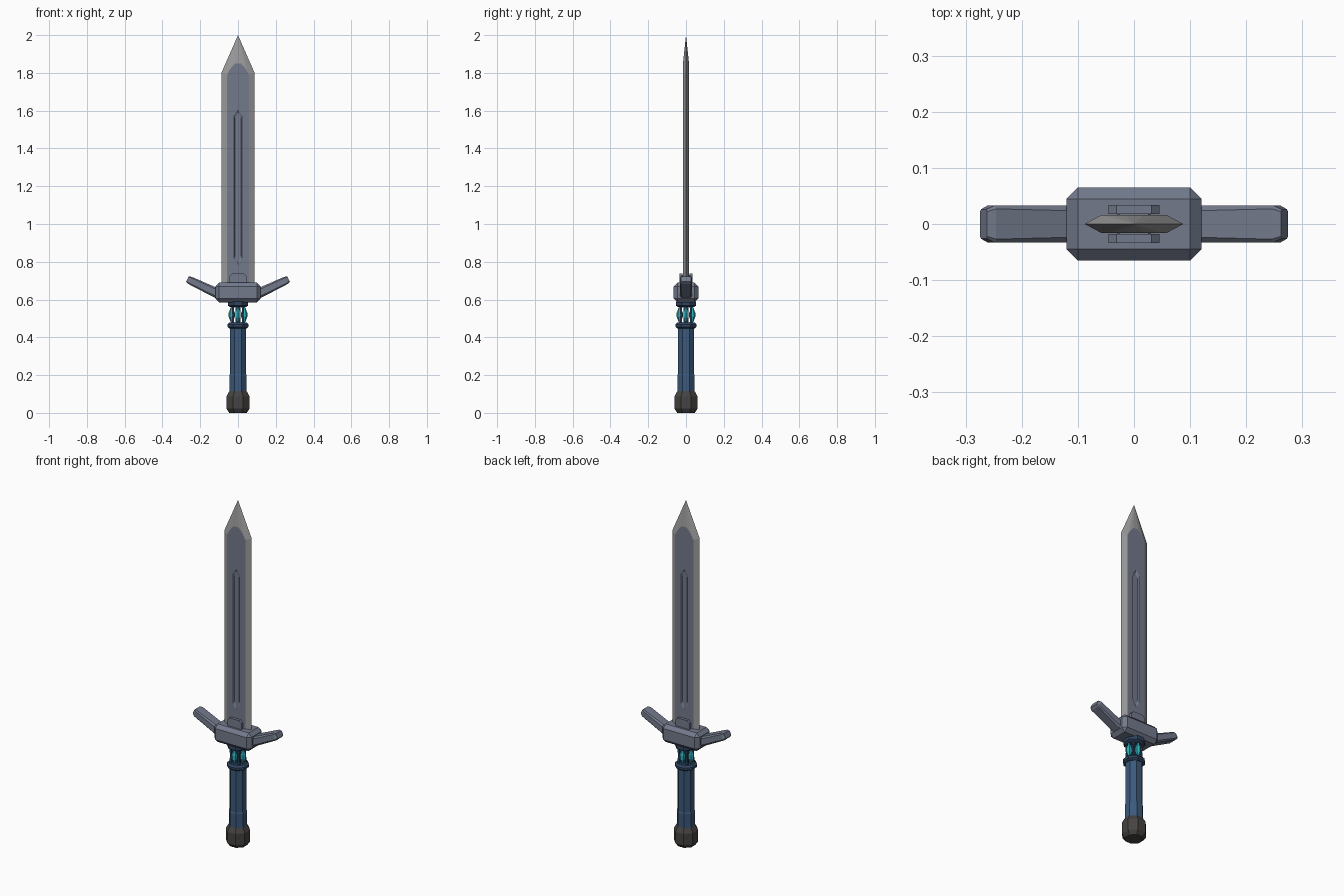
import bpy, bmesh, math
from mathutils import Matrix, Vector

old = bpy.data.objects.get("Cube")
if old:
    bpy.data.objects.remove(old, do_unlink=True)


def material(name, rgb):
    m = bpy.data.materials.new(name)
    m.use_nodes = True
    m.diffuse_color = (*rgb, 1)
    m.node_tree.nodes["Principled BSDF"].inputs["Base Color"].default_value = (*rgb, 1)
    return m


STEEL = material("blue grey steel", (0.17, 0.195, 0.26))
EDGE = material("pale edge steel", (0.33, 0.33, 0.33))
BLUE = material("grip blue", (0.045, 0.10, 0.20))
NAVY = material("dark blue", (0.03, 0.06, 0.12))
CYAN = material("crystal cyan", (0.03, 0.42, 0.50))
DARK = material("dark pommel", (0.06, 0.056, 0.052))


def finish(name, bm, *mats):
    bmesh.ops.recalc_face_normals(bm, faces=bm.faces)
    mesh = bpy.data.meshes.new(name)
    bm.to_mesh(mesh)
    bm.free()
    for m in mats:
        mesh.materials.append(m)
    ob = bpy.data.objects.new(name, mesh)
    bpy.context.collection.objects.link(ob)
    return ob


def hull(points):
    """Convex solid around a few points, with flat regions merged."""
    bm = bmesh.new()
    for p in points:
        bm.verts.new(p)
    bmesh.ops.convex_hull(bm, input=bm.verts)
    bmesh.ops.dissolve_limit(bm, angle_limit=0.005, verts=bm.verts, edges=bm.edges)
    return bm


def turned(name, profile, mat, sides=8, at=(0, 0), spin=None):
    """Faceted solid of (radius, z) rings; radius is measured to the flats."""
    bm = bmesh.new()
    spin = math.pi / sides if spin is None else spin
    rings = []
    for r, z in profile:
        r /= math.cos(math.pi / sides)
        rings.append([bm.verts.new((at[0] + r * math.cos(spin + math.tau * i / sides),
                                    at[1] + r * math.sin(spin + math.tau * i / sides), z))
                      for i in range(sides)])
    for a, b in zip(rings, rings[1:]):
        for i in range(sides):
            j = (i + 1) % sides
            bm.faces.new((a[i], a[j], b[j], b[i]))
    bm.faces.new(rings[0][::-1])
    bm.faces.new(rings[-1])
    return finish(name, bm, mat)


def block(name, center, size, chamfer, mat, edges=None):
    """Box with chamfered edges; edges can filter by direction vector."""
    bm = bmesh.new()
    bmesh.ops.create_cube(bm, size=1, matrix=Matrix.Translation(center) @ Matrix.Diagonal((*size, 1)))
    pick = [e for e in bm.edges
            if edges is None or edges((e.verts[0].co - e.verts[1].co).normalized(), e)]
    bmesh.ops.bevel(bm, geom=pick, offset=chamfer, segments=1, affect='EDGES')
    return finish(name, bm, mat)


# Blade: flat core with sharpened borders
T = 0.016
outer = [(0.088, 0.66), (0.088, 1.80), (0, 2.0)]
inner = [(0.058, 0.66), (0.058, 1.79), (0.042, 1.82), (0.016, 1.85)]
bm = hull([(s * x, 0, z) for x, z in outer for s in (-1, 1) if x or s > 0]
          + [(s * x, y, z) for x, z in inner for s in (-1, 1) for y in (-T, T)])
bm.normal_update()
for f in bm.faces:
    f.material_index = 0 if abs(f.normal.y) > 0.9999 else 1
blade = finish("blade", bm, STEEL, EDGE)

# Fuller: shallow pointed groove cut in both sides
for side in (-1, 1):
    pts = []
    for depth, w, low, high in ((0.020, 0.024, 0.775, 1.615), (0.010, 0.015, 0.80, 1.59)):
        pts += [(x, side * depth, z) for x, z in
                ((0, low), (0, high), (w, low + 0.03), (w, high - 0.03),
                 (-w, low + 0.03), (-w, high - 0.03))]
    cutter = finish("fuller_cutter", hull(pts), STEEL)
    cutter.hide_render = True
    mod = blade.modifiers.new("fuller", 'BOOLEAN')
    mod.operation, mod.solver, mod.object = 'DIFFERENCE', 'EXACT', cutter
    bpy.context.view_layer.objects.active = blade
    bpy.ops.object.modifier_apply(modifier=mod.name)
    bpy.data.objects.remove(cutter, do_unlink=True)

# Crossguard body
block("guard", (0, 0, 0.637), (0.24, 0.13, 0.105), 0.02, STEEL)

# Raised crossguard arms, widening on their upper face towards the ends
for side, name in ((1, "left_arm"), (-1, "right_arm")):
    pts = []
    start, end = Vector((0.10, 0.628)), Vector((0.268, 0.708))
    along = (end - start).normalized()
    up = Vector((-along.y, along.x))
    for t, half_y, half_h, cham in ((0, 0.033, 0.027, 0.010), (0.92, 0.033, 0.021, 0.006),
                                    (1, 0.026, 0.015, 0.004)):
        c = start.lerp(end, t)
        for y, h in ((half_y, half_h - cham), (half_y - cham, half_h)):
            for sy in (-1, 1):
                for sh in (-1, 1):
                    p = c + up * h * sh
                    pts.append((side * p.x, sy * y, p.y))
    finish(name, hull(pts), STEEL)

# Blade clamp: front and back plates on a narrow bridge
for side, name in ((-1, "front_clamp"), (1, "back_clamp")):
    block(name, (0, side * 0.026, 0.70), (0.09, 0.016, 0.076), 0.014, STEEL,
          lambda d, e: abs(d.y) > 0.9 and e.verts[0].co.z > 0.7)
block("clamp_bridge", (0, 0, 0.695), (0.06, 0.044, 0.07), 0.004, STEEL)

# Crystal chamber between the guard and the grip
turned("upper_collar", [(0.042, 0.56), (0.054, 0.568), (0.054, 0.59)], NAVY)
turned("chamber_core", [(0.014, 0.46), (0.014, 0.57)], NAVY)
for i in range(4):
    a = math.pi / 2 * i
    pos = (0.033 * math.cos(a), 0.033 * math.sin(a))
    turned("crystal", [(0.002, 0.472), (0.014, 0.508), (0.014, 0.53), (0.002, 0.567)],
           CYAN, sides=6, at=pos, spin=a)
    b = a + math.pi / 4
    pos = (0.037 * math.cos(b), 0.037 * math.sin(b))
    turned("chamber_strut", [(0.007, 0.47), (0.004, 0.52), (0.007, 0.566)],
           NAVY, sides=4, at=pos, spin=b)

# Grip with flange, thicker foot and pommel
turned("flange", [(0.046, 0.447), (0.056, 0.455), (0.056, 0.468), (0.046, 0.478)], NAVY)
turned("grip", [(0.043, 0.09), (0.043, 0.455)], BLUE)
turned("grip_foot", [(0.046, 0.09), (0.046, 0.195), (0.043, 0.205)], BLUE)
turned("pommel", [(0.046, 0), (0.061, 0.022), (0.061, 0.088), (0.046, 0.115)], DARK)
